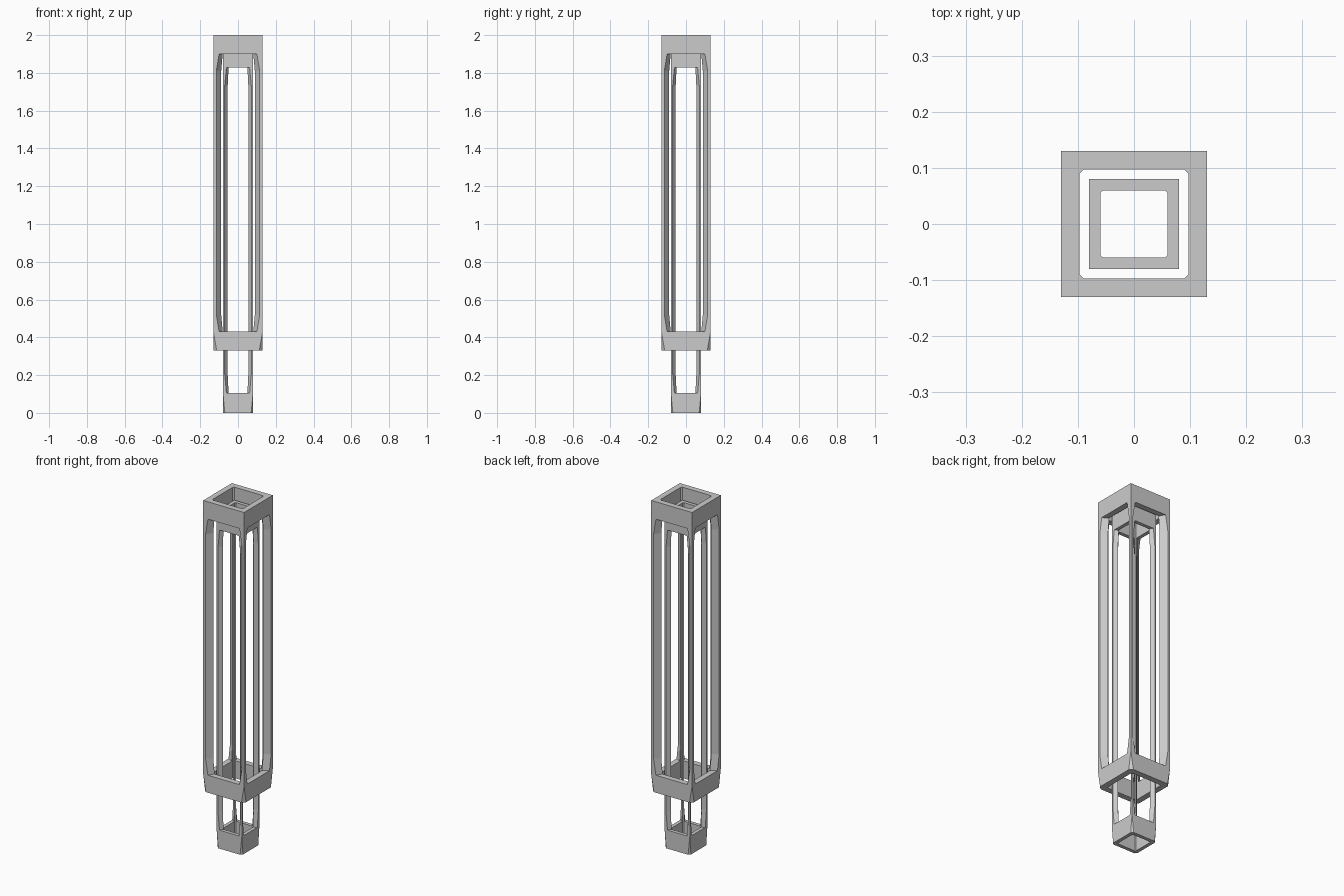
import bpy, bmesh

if "Cube" in bpy.data.objects:
    bpy.data.objects.remove(bpy.data.objects["Cube"])


def lattice_frame(name, s, z0, z1, band, taper):
    """Hollow square tube with one flared window per side; s scales the plan."""
    W, V = 0.13 * s, 0.097 * s             # outer / inner half width
    c, k = 0.017 * s, 0.007 * s            # bottom corner cut, inner corner cut
    levels = [z0, z0 + band, z0 + band + taper, z1 - band - taper, z1 - band, z1]
    outer_win = [0.100 * s, 0.115 * s, 0.115 * s, 0.100 * s]
    inner_win = [0.081 * s, 0.089 * s, 0.089 * s, 0.081 * s]
    bm = bmesh.new()

    def spin(n, x, y, z):
        for _ in range(n % 4):
            x, y = y, -x
        return (x, y, z)

    def face(*pts):
        bm.faces.new([bm.verts.new(p) for p in pts])

    def O(n, u, i):                        # outer wall edge
        return spin(n, u * (W - c if i == 0 else W), W, levels[i])

    def P(n, u, i):                        # window edge, outside
        return spin(n, u * outer_win[i - 1], W, levels[i])

    def Q(n, u, i):                        # window edge, inside
        return spin(n, u * inner_win[i - 1], V, levels[i])

    def R(n, u, i):                        # inner wall edge
        return spin(n, u * (V - k), V, levels[i])

    for n in range(4):
        m = n + 1
        # wall skins: bands and the strips beside the window
        for E, H in ((O, P), (R, Q)):
            face(E(n, -1, 0), E(n, 1, 0), E(n, 1, 1), H(n, 1, 1), H(n, -1, 1), E(n, -1, 1))
            face(E(n, -1, 5), E(n, 1, 5), E(n, 1, 4), H(n, 1, 4), H(n, -1, 4), E(n, -1, 4))
            for u in (-1, 1):
                for i in (1, 2, 3):
                    face(E(n, u, i), E(n, u, i + 1), H(n, u, i + 1), H(n, u, i))
        # slanted window reveal
        loop = [(1, i) for i in (1, 2, 3, 4)] + [(-1, i) for i in (4, 3, 2, 1)]
        for a, b in zip(loop, loop[1:] + loop[:1]):
            face(P(n, *a), P(n, *b), Q(n, *b), Q(n, *a))
        # rims
        for i in (0, 5):
            face(O(n, -1, i), O(n, 1, i), R(n, 1, i), R(n, -1, i))
        face(O(n, 1, 5), R(n, 1, 5), R(m, -1, 5))
        face(O(n, 1, 0), O(m, -1, 0), R(m, -1, 0), R(n, 1, 0))
        # corner cuts
        face(O(n, 1, 0), O(m, -1, 0), O(n, 1, 1))
        for i in range(5):
            face(R(n, 1, i), R(m, -1, i), R(m, -1, i + 1), R(n, 1, i + 1))

    bmesh.ops.remove_doubles(bm, verts=bm.verts, dist=1e-5)
    bmesh.ops.recalc_face_normals(bm, faces=bm.faces)
    me = bpy.data.meshes.new(name)
    bm.to_mesh(me)
    bm.free()
    ob = bpy.data.objects.new(name, me)
    bpy.context.collection.objects.link(ob)
    return ob


# outer sleeve and the slimmer frame nested inside it
lattice_frame("outer_frame", 1.0, 0.33, 2.0, 0.1, 0.09)
lattice_frame("inner_frame", 0.615, 0.0, 1.935, 0.106, 0.1)
